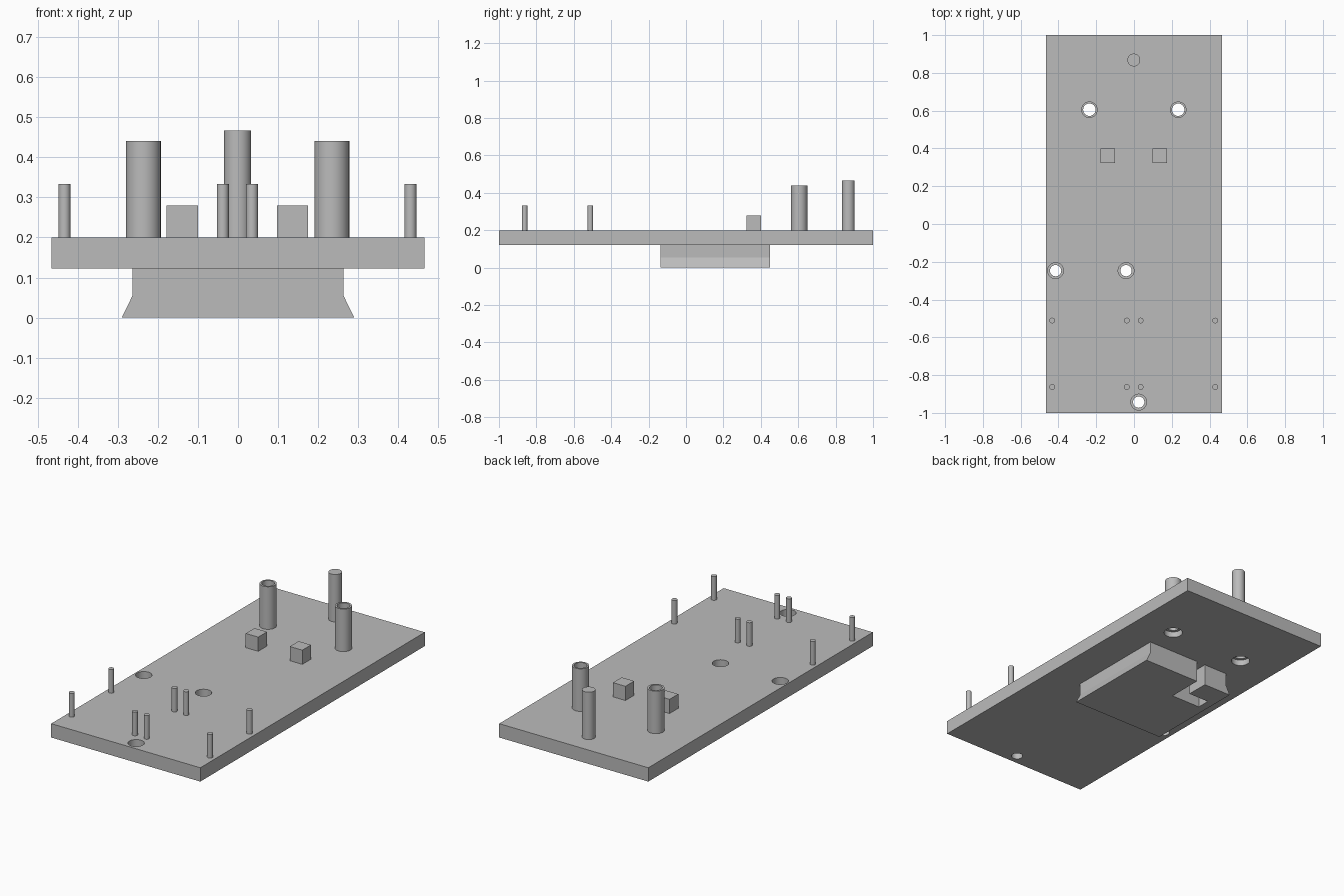
import bpy, bmesh, math

if "Cube" in bpy.data.objects:
    bpy.data.objects.remove(bpy.data.objects["Cube"])

grey = bpy.data.materials.new("plain grey")
grey.diffuse_color = (0.5, 0.5, 0.5, 1)
grey.use_nodes = True
grey.node_tree.nodes["Principled BSDF"].inputs["Base Color"].default_value = grey.diffuse_color

PLATE_BOTTOM, PLATE_TOP = 0.122, 0.2


def finish(name, bm):
    bmesh.ops.recalc_face_normals(bm, faces=bm.faces)
    mesh = bpy.data.meshes.new(name)
    bm.to_mesh(mesh)
    bm.free()
    mesh.materials.append(grey)
    obj = bpy.data.objects.new(name, mesh)
    bpy.context.collection.objects.link(obj)
    return obj


def smooth(obj):
    bpy.ops.object.select_all(action='DESELECT')
    obj.select_set(True)
    bpy.context.view_layer.objects.active = obj
    bpy.ops.object.shade_smooth_by_angle(angle=math.radians(35))


def prism(name, outline, start, end, axis='z'):
    """Extrude a closed outline along z (outline x, y) or y (outline x, z)."""
    bm = bmesh.new()
    place = (lambda a, b: (a, b, start)) if axis == 'z' else (lambda a, b: (a, start, b))
    face = bm.faces.new([bm.verts.new(place(a, b)) for a, b in outline])
    grown = bmesh.ops.extrude_face_region(bm, geom=[face])
    move = (0, 0, end - start) if axis == 'z' else (0, end - start, 0)
    bmesh.ops.translate(bm, vec=move,
                        verts=[g for g in grown['geom'] if isinstance(g, bmesh.types.BMVert)])
    return finish(name, bm)


def box(name, x0, x1, y0, y1, z0, z1):
    return prism(name, [(x0, y0), (x1, y0), (x1, y1), (x0, y1)], z0, z1)


def cylinder(name, x, y, r, z0, z1, sides=32):
    ring = [(x + r * math.cos(2 * math.pi * i / sides),
             y + r * math.sin(2 * math.pi * i / sides)) for i in range(sides)]
    obj = prism(name, ring, z0, z1)
    smooth(obj)
    return obj


def cut(target, cutter):
    mod = target.modifiers.new("cut", 'BOOLEAN')
    mod.operation, mod.solver, mod.object = 'DIFFERENCE', 'EXACT', cutter
    bpy.ops.object.select_all(action='DESELECT')
    target.select_set(True)
    bpy.context.view_layer.objects.active = target
    bpy.ops.object.modifier_apply(modifier=mod.name)
    bpy.data.objects.remove(cutter)


# Base plate
plate = box("base_plate", -0.465, 0.465, -1, 1, PLATE_BOTTOM, PLATE_TOP)

# Screw holes, counterbored from above
for x, y in [(-0.415, -0.247), (-0.042, -0.247), (0.025, -0.943)]:
    cut(plate, cylinder("cutter", x, y, 0.030, 0.05, 0.3))
    cut(plate, cylinder("cutter", x, y, 0.042, 0.16, 0.3))

# Tall hollow tubes, with the bore through the plate and a wider recess below
for side, x in (("left", -0.236), ("right", 0.234)):
    tube = cylinder("tube_" + side, x, 0.605, 0.0435, PLATE_TOP, 0.44)
    cut(tube, cylinder("cutter", x, 0.605, 0.033, 0.1, 0.6))
    smooth(tube)
    cut(plate, cylinder("cutter", x, 0.605, 0.033, 0.05, 0.3))
    cut(plate, cylinder("cutter", x, 0.605, 0.049, 0.05, 0.155))
smooth(plate)

# Solid rear post
cylinder("rear_post", -0.001, 0.868, 0.034, PLATE_TOP, 0.467)

# Square stops
box("stop_left", -0.178, -0.1, 0.323, 0.401, PLATE_TOP, 0.28)
box("stop_right", 0.097, 0.175, 0.323, 0.401, PLATE_TOP, 0.28)

# Thin locating pins
for j, y in enumerate((-0.863, -0.511)):
    for i, x in enumerate((-0.433, -0.038, 0.035, 0.43)):
        cylinder(f"pin_{j}_{i}", x, y, 0.015, PLATE_TOP, 0.333, 24)

# Dovetail foot with flared lower edge
foot = prism("dovetail_foot",
             [(-0.29, 0), (0.29, 0), (0.263, 0.055), (0.263, PLATE_BOTTOM),
              (-0.263, PLATE_BOTTOM), (-0.263, 0.055)], -0.135, 0.45, 'y')

# L-shaped locking slot in the foot
cut(foot, prism("cutter", [(-0.062, 0.6), (-0.062, 0.247), (-0.245, 0.247),
                           (-0.245, 0.322), (-0.117, 0.322), (-0.117, 0.6)], -0.1, 0.2))
